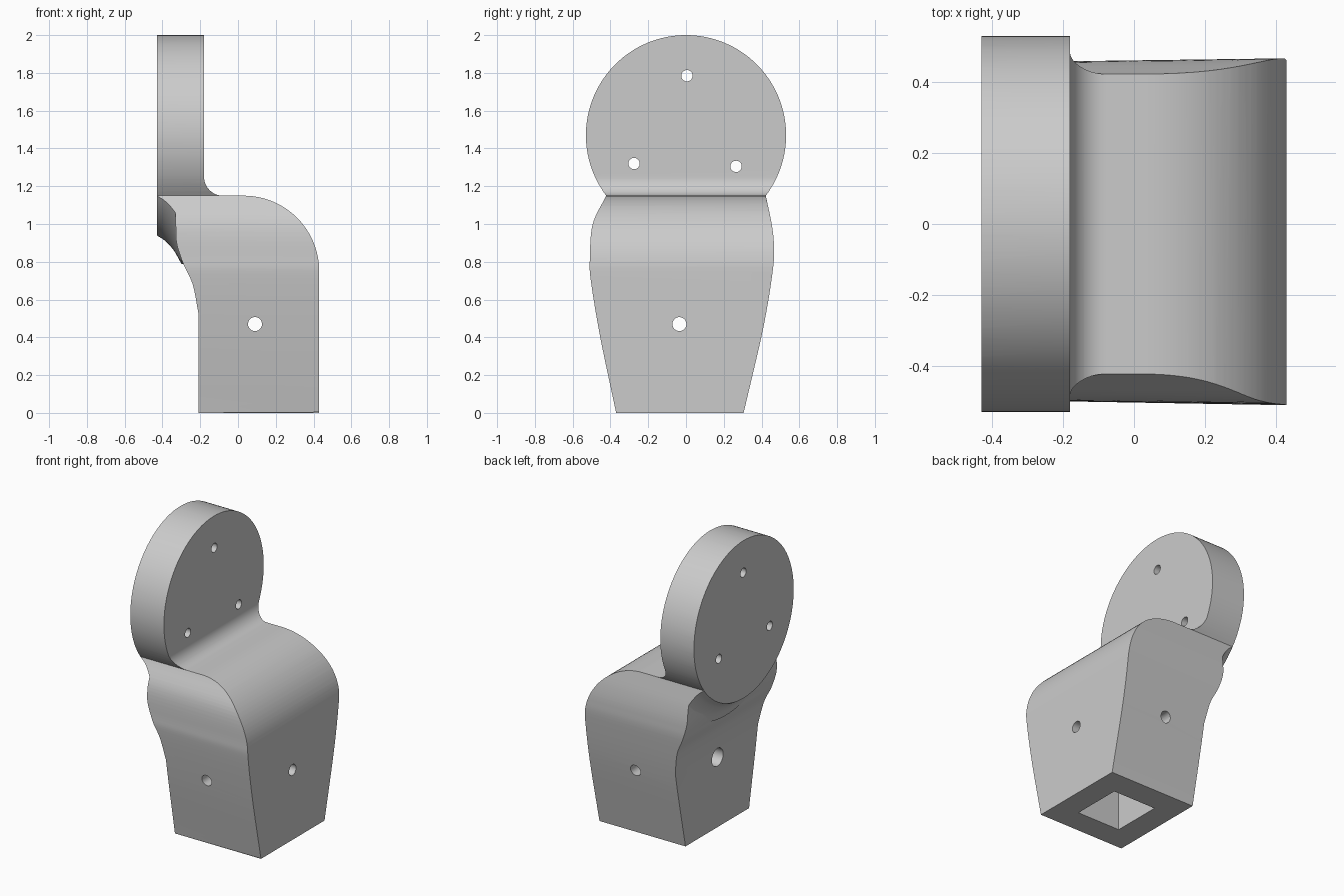
import bpy, bmesh
from math import sin, cos, pi, radians
from mathutils import Vector, Matrix

cube = bpy.data.objects.get("Cube")
if cube:
    bpy.data.objects.remove(cube, do_unlink=True)

grey = bpy.data.materials.new("plain_grey")
grey.use_nodes = True
COLOUR = (0.6, 0.6, 0.6, 1)
grey.diffuse_color = COLOUR
grey.node_tree.nodes["Principled BSDF"].inputs["Base Color"].default_value = COLOUR

DISC_R, DISC_Z, NECK_Z = 0.53, 1.47, 1.15


def finish(name, bm):
    bmesh.ops.recalc_face_normals(bm, faces=bm.faces[:])
    mesh = bpy.data.meshes.new(name)
    bm.to_mesh(mesh)
    bm.free()
    mesh.materials.append(grey)
    ob = bpy.data.objects.new(name, mesh)
    bpy.context.collection.objects.link(ob)
    return ob


def loft(name, start, end):
    """Solid between two matching outlines."""
    bm = bmesh.new()
    a = [bm.verts.new(p) for p in start]
    b = [bm.verts.new(p) for p in end]
    bm.faces.new(a)
    bm.faces.new(b)
    for i in range(len(a)):
        j = (i + 1) % len(a)
        bm.faces.new((a[i], a[j], b[j], b[i]))
    return finish(name, bm)


def arc(cx, cy, r, a0, a1, n):
    angles = [radians(a0 + (a1 - a0) * i / n) for i in range(n + 1)]
    return [(cx + r * cos(a), cy + r * sin(a)) for a in angles]


def smooth(points, n=8):
    """Smooth curve through a few points."""
    p = [Vector(q) for q in points]
    p = [2 * p[0] - p[1]] + p + [2 * p[-1] - p[-2]]
    out = []
    for a, b, c, d in zip(p, p[1:], p[2:], p[3:]):
        for i in range(n):
            t = i / n
            out.append(0.5 * (2 * b + (c - a) * t + (2 * a - 5 * b + 4 * c - d) * t ** 2
                              + (3 * b - a - 3 * c + d) * t ** 3))
    return [tuple(q) for q in out] + [tuple(points[-1])]


def combine(target, tool, operation):
    mod = target.modifiers.new("combine", 'BOOLEAN')
    mod.operation, mod.solver, mod.object = operation, 'EXACT', tool
    bpy.context.view_layer.objects.active = target
    bpy.ops.object.modifier_apply(modifier=mod.name)
    bpy.data.objects.remove(tool, do_unlink=True)


def drill(target, centre, radius, length, axis):
    bm = bmesh.new()
    turn = Matrix.Rotation(pi / 2, 4, 'Y' if axis == 'X' else 'X')
    bmesh.ops.create_cone(bm, cap_ends=True, segments=32, radius1=radius, radius2=radius,
                          depth=length, matrix=Matrix.Translation(centre) @ turn)
    combine(target, finish("drill", bm), 'DIFFERENCE')


# Main block: side outline with rounded shoulder, neck fillet and curved back
outline = [(-0.21, 0), (0.43, 0)]
outline += arc(0.03, 0.75, 0.4, 0, 90, 24)
outline += arc(-0.08, 1.25, 0.1, 270, 180, 12)
outline += [(-0.18, 2.1), (-0.25, 2.1), (-0.25, 1.15), (-0.33, 1.12)]
outline += smooth([(-0.33, 1.0), (-0.325, 0.9), (-0.29, 0.79), (-0.24, 0.68), (-0.21, 0.53)])
bracket = loft("mounting_bracket", [(x, -0.7, z) for x, z in outline],
               [(x, 0.7, z) for x, z in outline])

# Round disc with a flared back, turned about the x axis
flare = [(-0.43, 0)] + smooth([(-0.43, 0.53), (-0.385, 0.56), (-0.34, 0.61), (-0.3, 0.68)], 5)
flare += [(-0.22, 0.7), (-0.22, 0)]
bm = bmesh.new()
verts = [bm.verts.new((x, 0, DISC_Z + r)) for x, r in flare]
edges = [bm.edges.new(pair) for pair in zip(verts, verts[1:])]
bmesh.ops.spin(bm, geom=verts + edges, cent=(0, 0, DISC_Z), axis=(1, 0, 0),
               angle=2 * pi, steps=96, use_merge=True)
bmesh.ops.remove_doubles(bm, verts=bm.verts[:], dist=0.0001)
combine(bracket, finish("disc", bm), 'UNION')

# Trim to the front silhouette: bulging sides below, circle above
left = smooth([(0.305, 0), (0.41, 0.45), (0.46, 0.75), (0.467, 0.88), (0.455, 1.0), (0.4225, NECK_Z)])
right = smooth([(-0.4225, NECK_Z), (-0.495, 1.0), (-0.51, 0.82), (-0.505, 0.7), (-0.455, 0.4), (-0.37, 0)])
silhouette = [(0.305, -0.1)] + left + arc(0, DISC_Z, DISC_R, -37.14, 217.14, 90)[1:-1]
silhouette += right + [(-0.37, -0.1)]


def taper(y, z):
    return y * (1 - 0.04 * sin(pi * z / NECK_Z)) if 0 < z < NECK_Z else y


trim = loft("trim", [(-0.5, taper(y, z), z) for y, z in silhouette],
            [(0.5, y, z) for y, z in silhouette])
combine(bracket, trim, 'INTERSECT')

# Square socket in the underside
socket = [(-0.05, -0.205), (0.27, -0.205), (0.27, 0.135), (-0.05, 0.135)]
combine(bracket, loft("socket", [(x, y, -0.1) for x, y in socket],
                      [(x, y, 0.8) for x, y in socket]), 'DIFFERENCE')

# Cross holes, the wider bore at the back, and three holes through the disc
drill(bracket, (0.09, 0, 0.47), 0.037, 1.6, 'Y')
drill(bracket, (0.3, -0.035, 0.47), 0.037, 0.5, 'X')
drill(bracket, (-0.2, -0.035, 0.47), 0.06, 0.4, 'X')
for y, z in [(0.005, 1.785), (-0.275, 1.32), (0.265, 1.305)]:
    drill(bracket, (-0.3, y, z), 0.03, 0.6, 'X')

bpy.ops.object.select_all(action='DESELECT')
bracket.select_set(True)
bpy.context.view_layer.objects.active = bracket
bpy.ops.object.shade_smooth_by_angle(angle=radians(30))
